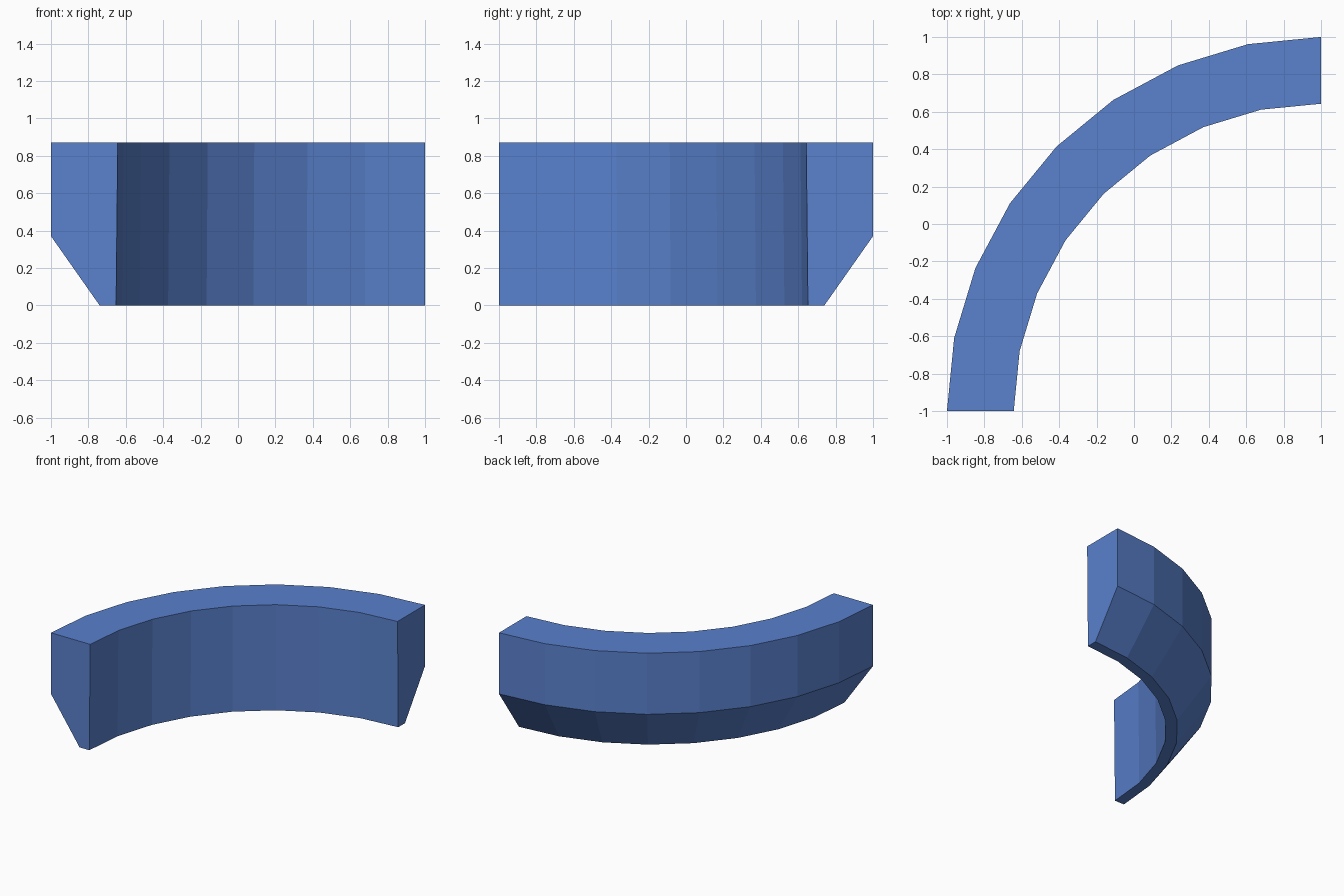
import bpy, bmesh
from math import cos, sin, pi

if "Cube" in bpy.data.objects:
    bpy.data.objects.remove(bpy.data.objects["Cube"])

SEGMENTS = 8
CENTRE = (1.0, -1.0)
# Cross-section as (radius, height): sloped underside on the outer edge
PROFILE = [(2.0, 0.872), (2.0, 0.37), (1.74, 0.0), (1.652, 0.0), (1.643, 0.872)]

# Quarter-circle sweep of the profile
bm = bmesh.new()
rings = []
for i in range(SEGMENTS + 1):
    a = i / SEGMENTS * pi / 2
    rings.append([bm.verts.new((CENTRE[0] - r * cos(a), CENTRE[1] + r * sin(a), z))
                  for r, z in PROFILE])
n = len(PROFILE)
for a, b in zip(rings, rings[1:]):
    for j in range(n):
        k = (j + 1) % n
        bm.faces.new((a[j], a[k], b[k], b[j]))

# End caps
bm.faces.new(rings[0])
bm.faces.new(rings[-1][::-1])
bmesh.ops.recalc_face_normals(bm, faces=bm.faces[:])

mesh = bpy.data.meshes.new("curved_corner_trim")
bm.to_mesh(mesh)
bm.free()
trim = bpy.data.objects.new("curved_corner_trim", mesh)
bpy.context.collection.objects.link(trim)

# Blue finish
blue = bpy.data.materials.new("blue")
blue.diffuse_color = (0.10, 0.22, 0.61, 1.0)
blue.use_nodes = True
blue.node_tree.nodes["Principled BSDF"].inputs["Base Color"].default_value = blue.diffuse_color
mesh.materials.append(blue)
